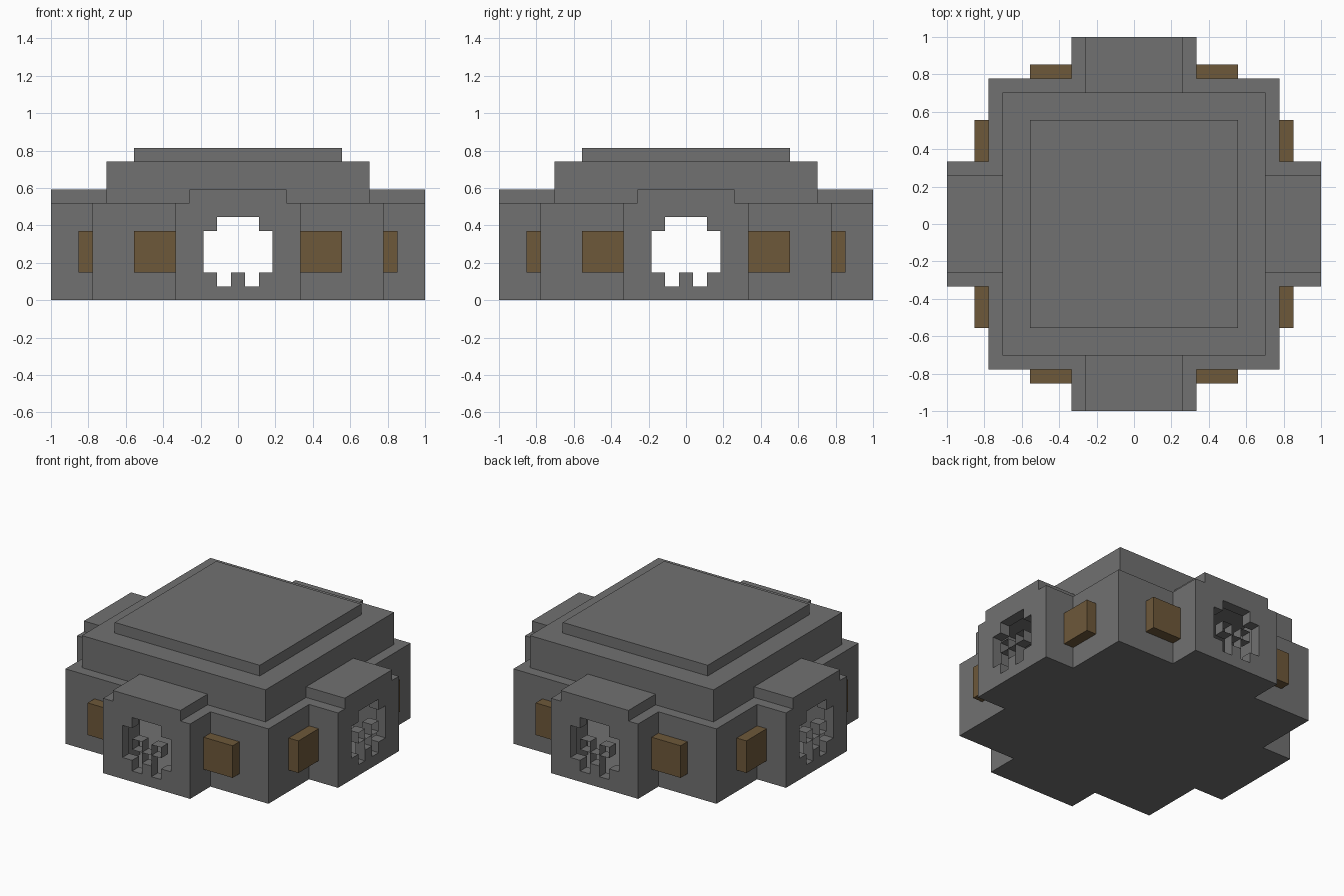
import bpy, bmesh
from mathutils import Matrix, Vector

U = 1 / 27  # one block unit

if "Cube" in bpy.data.objects:
    bpy.data.objects.remove(bpy.data.objects["Cube"], do_unlink=True)


def material(name, rgb):
    m = bpy.data.materials.new(name)
    m.use_nodes = True
    m.diffuse_color = (*rgb, 1)
    m.node_tree.nodes["Principled BSDF"].inputs["Base Color"].default_value = (*rgb, 1)
    return m


stone = material("grey stone", (0.165, 0.165, 0.165))
wood = material("brown wood", (0.155, 0.098, 0.042))


def box(name, lo, hi, mat=stone, turn=0, open_ends=False):
    """Box between two corners in block units, turned in quarter turns about z."""
    lo, hi = Vector(lo) * U, Vector(hi) * U
    bm = bmesh.new()
    bmesh.ops.create_cube(bm, size=1)
    if open_ends:
        ends = [f for f in bm.faces if abs(f.normal.y) > 0.5]
        bmesh.ops.delete(bm, geom=ends, context='FACES')
    size = Matrix.Diagonal((*(hi - lo), 1))
    spin = Matrix.Rotation(turn * 1.5707963267948966, 4, 'Z')
    bm.transform(spin @ Matrix.Translation((lo + hi) / 2) @ size)
    for v in bm.verts:
        v.co = [round(c / U) * U for c in v.co]
    me = bpy.data.meshes.new(name)
    bm.to_mesh(me)
    bm.free()
    me.materials.append(mat)
    ob = bpy.data.objects.new(name, me)
    bpy.context.collection.objects.link(ob)
    return ob


def combine(target, other, operation):
    """Apply a boolean and discard its operand."""
    mod = target.modifiers.new(operation.lower(), 'BOOLEAN')
    mod.operation = operation
    mod.solver = 'EXACT'
    mod.object = other
    bpy.context.view_layer.objects.active = target
    bpy.ops.object.modifier_apply(modifier=mod.name)
    bpy.data.objects.remove(other, do_unlink=True)


# Main block with a crossing pair of porches
body = box("body", (-21, -21, 0), (21, 21, 14))
for turn in range(2):
    combine(body, box("porches", (-9, -27, 0), (9, 27, 14), turn=turn), 'UNION')

# Hollow inside
room = box("room", (-19, -19, 1), (19, 19, 13))
for turn in range(2):
    combine(room, box("porch_room", (-7, -25, 1), (7, 25, 13), turn=turn), 'UNION')
combine(body, room, 'DIFFERENCE')

# Stepped openings: broad middle, narrow top and two lower notches
for turn in range(2):
    for x0, x1, z0, z1 in ((-5, 5, 4, 10), (-3, 3, 9, 12), (-3, -1, 2, 5), (1, 3, 2, 5)):
        combine(body, box("opening", (x0, -30, z0), (x1, 30, z1), turn=turn), 'DIFFERENCE')

# Stacked roof
box("roof_tier", (-19, -19, 14), (19, 19, 20))
box("roof_slab", (-15, -15, 20), (15, 15, 22))

for turn in range(4):
    # Raised cap over each porch
    box("porch_cap", (-7, -27, 14), (7, -19, 16), turn=turn)
    # Wooden panels beside each porch
    for x in (-15, 9):
        box("side_panel", (x, -23, 4), (x + 6, -21, 10), wood, turn)
    # Open-ended sleeves within the opening
    for x in (-3, 1):
        box("upper_sleeve", (x, -27, 6), (x + 2, -25, 8), stone, turn, True)
    box("middle_sleeve", (-1, -27, 4), (1, -25, 6), stone, turn, True)
